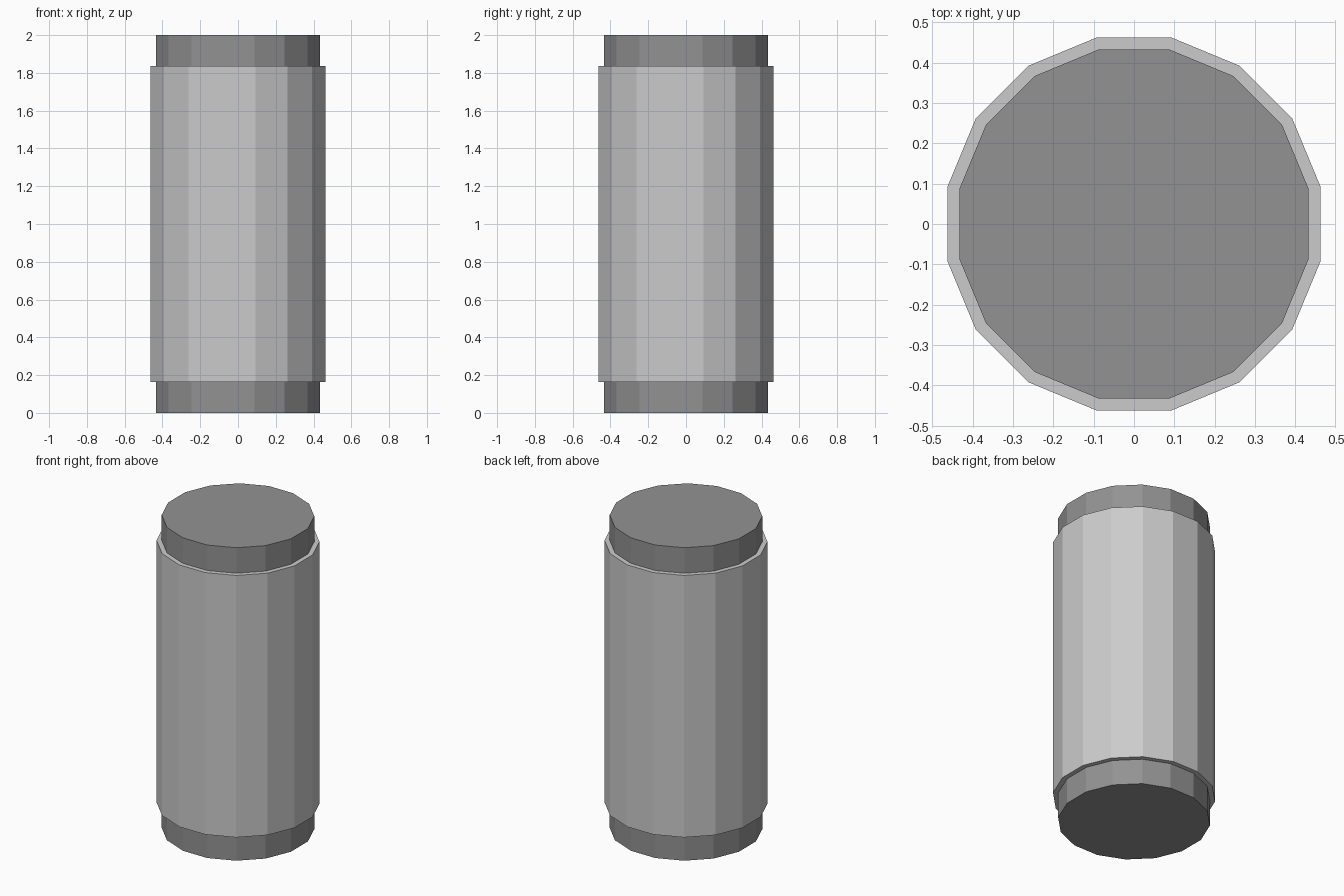
import bpy
from math import pi

if "Cube" in bpy.data.objects:
    bpy.data.objects.remove(bpy.data.objects["Cube"])

SIDES = 16


def grey(name, value):
    mat = bpy.data.materials.new(name)
    mat.diffuse_color = (value, value, value, 1)
    mat.use_nodes = True
    mat.node_tree.nodes["Principled BSDF"].inputs["Base Color"].default_value = mat.diffuse_color
    return mat


def drum(name, apothem_radius, z0, z1, mat):
    # Half-step turn puts a flat face towards each axis
    bpy.ops.mesh.primitive_cylinder_add(
        vertices=SIDES, radius=apothem_radius, depth=z1 - z0,
        location=(0, 0, (z0 + z1) / 2), rotation=(0, 0, pi / SIDES))
    obj = bpy.context.object
    obj.name = name
    obj.data.materials.append(mat)
    bpy.ops.object.transform_apply(location=False, rotation=True, scale=False)
    return obj


light = grey("light_grey", 0.8)
dark = grey("dark_grey", 0.29)

# Main sleeve
drum("body", 0.472, 0.163, 1.837, light)

# End caps, sunk slightly into the body
drum("bottom_cap", 0.442, 0.0, 0.18, dark)
drum("top_cap", 0.442, 1.82, 2.0, dark)
